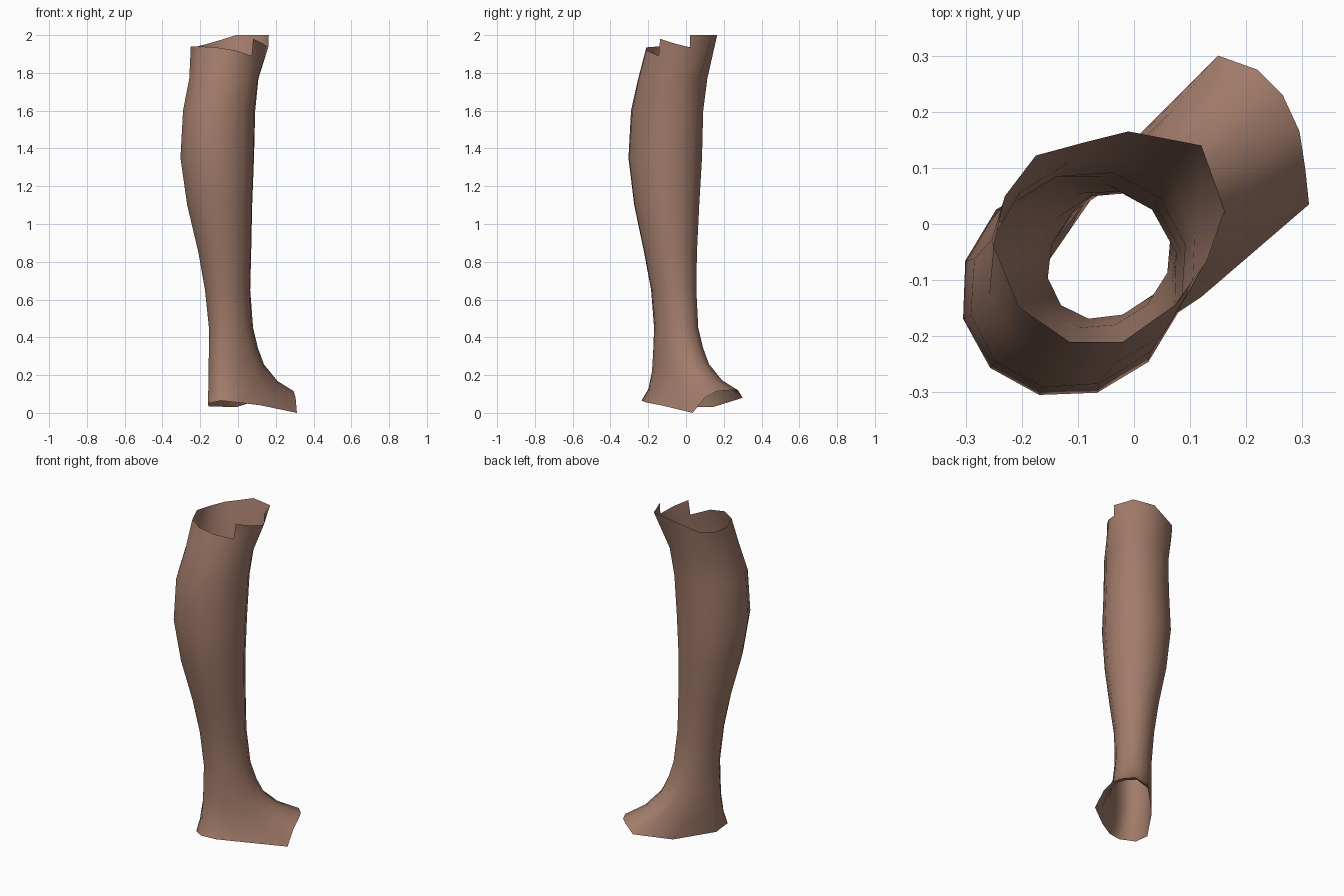
import bpy, bmesh, math
from mathutils import Vector

N = 12  # sides of the shell; corner 0 points to the toe (+x +y), running clockwise


def ring(z, cx, cy, ru, rv):
    """Ellipse whose long axis follows the foot direction."""
    pts = []
    for i in range(N):
        a = -math.tau * i / N
        u, v = ru * math.cos(a) * 1.01, rv * math.sin(a) * 1.01
        pts.append(Vector((cx + (u - v) / math.sqrt(2), cy + (u + v) / math.sqrt(2), z)))
    return pts


# ragged upper rim
top_rim = [Vector(p) for p in (
    (0.12, 0.14, 2.0), (0.16, 0.02, 1.935), (0.13, -0.065, 1.957),
    (0.072, -0.145, 1.89), (-0.02, -0.21, 1.92), (-0.115, -0.21, 1.935),
    (-0.205, -0.148, 1.94), (-0.25, -0.04, 1.94), (-0.23, 0.05, 1.937),
    (-0.175, 0.122, 1.95), (-0.09, 0.145, 1.975), (-0.01, 0.165, 2.0))]

# lower rim: open sole plus arched toe opening
foot_rim = [Vector(p) for p in (
    (0.265, 0.23, 0.12), (0.295, 0.165, 0.115), (0.305, 0.10, 0.08),
    (0.312, 0.035, 0.0), (0.12, -0.13, 0.04), (0.0, -0.21, 0.055),
    (-0.09, -0.235, 0.065), (-0.16, -0.175, 0.05), (-0.155, -0.07, 0.035),
    (-0.01, 0.14, 0.03), (0.15, 0.30, 0.08), (0.22, 0.275, 0.12))]

# calf down to ankle: z, centre x, centre y, half length, half width
rings = [top_rim] + [ring(*r) for r in (
    (1.77, -0.075, -0.07, 0.193, 0.178),
    (1.60, -0.10, -0.10, 0.205, 0.18),
    (1.35, -0.11, -0.11, 0.205, 0.19),
    (1.10, -0.097, -0.102, 0.18, 0.17),
    (0.85, -0.07, -0.082, 0.148, 0.135),
    (0.65, -0.055, -0.065, 0.13, 0.11),
    (0.45, -0.037, -0.052, 0.13, 0.102))]

# foot: ankle ring flares out into the lower rim
ankle = rings[-1]
for flat, drop in ((0.12, 0.32), (0.27, 0.58), (0.6, 0.84), (1, 1)):
    rings.append([Vector((a.x + (b.x - a.x) * flat, a.y + (b.y - a.y) * flat,
                          a.z + (b.z - a.z) * drop)) for a, b in zip(ankle, foot_rim)])

bm = bmesh.new()
loops = [[bm.verts.new(p) for p in r] for r in rings]
for a, b in zip(loops, loops[1:]):
    for i in range(N):
        j = (i + 1) % N
        bm.faces.new((a[i], a[j], b[j], b[i]))

# stepped notches in the upper rim
t = loops[0]
bm.faces.new((t[0], bm.verts.new((0.163, 0.02, 2.0)), t[1]))
bm.faces.new((t[2], bm.verts.new((0.08, -0.137, 1.98)), t[3]))

mesh = bpy.data.meshes.new("lower_leg_shell")
bm.to_mesh(mesh)
bm.free()
mesh.shade_smooth()
leg = bpy.data.objects.new("lower_leg_shell", mesh)
bpy.context.collection.objects.link(leg)

# single skin-brown colour
mat = bpy.data.materials.new("warm_brown")
mat.diffuse_color = (0.36, 0.20, 0.145, 1)
mesh.materials.append(mat)
